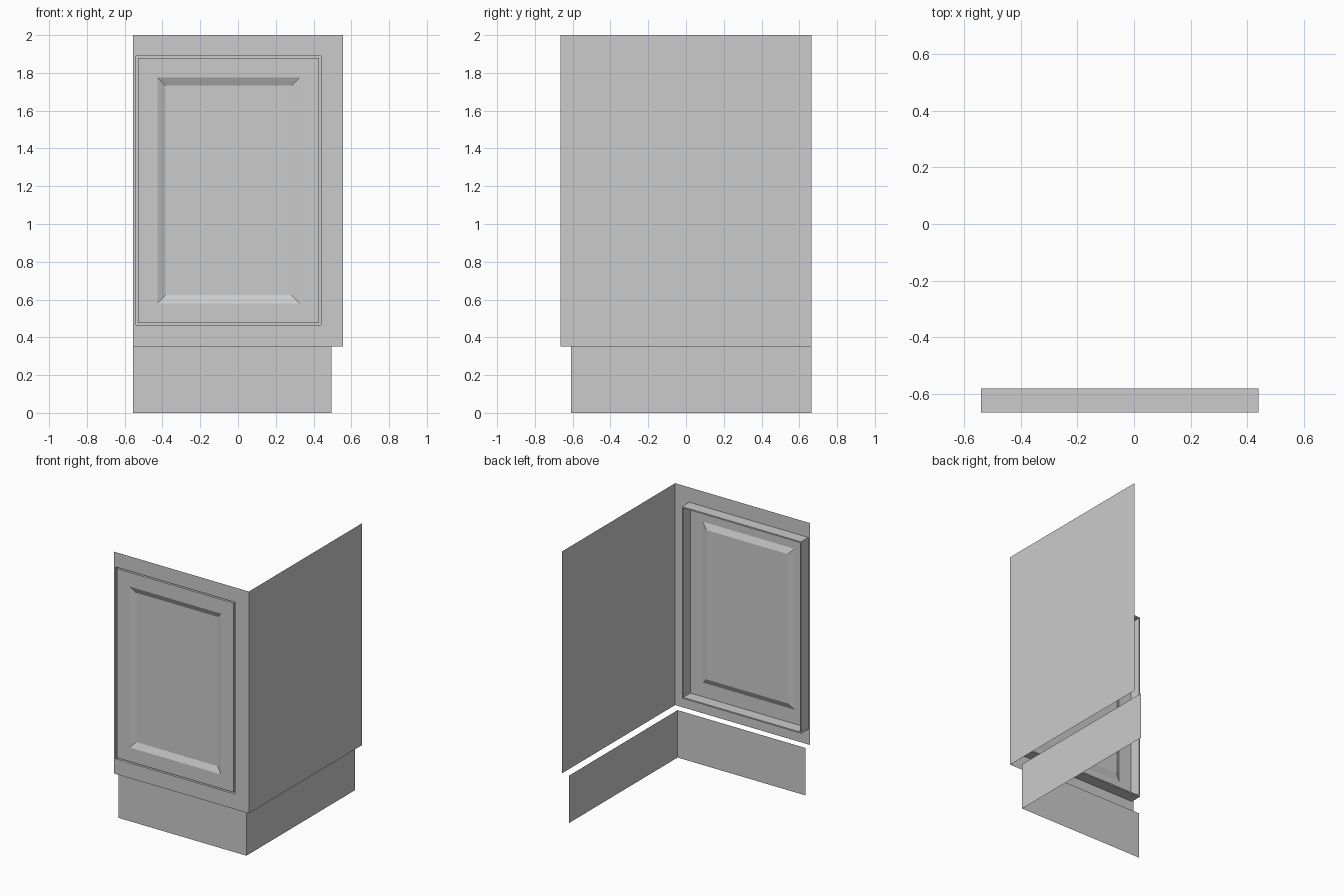
import bpy

if "Cube" in bpy.data.objects:
    bpy.data.objects.remove(bpy.data.objects["Cube"])

FRONT, BACK, SIDE = -0.665, 0.665, 0.555


def make_mesh(name, verts, faces):
    mesh = bpy.data.meshes.new(name)
    mesh.from_pydata(verts, [], faces)
    obj = bpy.data.objects.new(name, mesh)
    bpy.context.collection.objects.link(obj)
    return obj


def rect(x0, x1, z0, z1, y):
    return [(x0, y, z0), (x1, y, z0), (x1, y, z1), (x0, y, z1)]


def nested_panel(name, loops, cap):
    """Bridge successive rectangles; optionally fill the last one."""
    verts = [v for loop in loops for v in loop]
    faces = []
    for k in range(len(loops) - 1):
        a, b = 4 * k, 4 * k + 4
        for i in range(4):
            j = (i + 1) % 4
            faces.append((a + i, a + j, b + j, b + i))
    if cap:
        n = len(verts)
        faces.append((n - 4, n - 3, n - 2, n - 1))
    return make_mesh(name, verts, faces)


def side_panel(name, x, y0, z0, z1):
    return make_mesh(name, [(x, y0, z0), (x, BACK, z0), (x, BACK, z1), (x, y0, z1)],
                     [(0, 1, 2, 3)])


opening = (-0.54, 0.44, 0.465, 1.89)
door = (-0.53, 0.43, 0.475, 1.88)
groove_y = -0.58

# Front frame with the door opening and its inner walls
nested_panel("front_frame", [
    rect(-SIDE, SIDE, 0.352, 2.0, FRONT),
    rect(*opening, FRONT),
    rect(*opening, groove_y),
], False)

# Door: groove floor, door edges, flat border and shallow recessed centre
nested_panel("door", [
    rect(*opening, groove_y),
    rect(*door, groove_y),
    rect(*door, FRONT),
    rect(-0.426, 0.326, 0.58, 1.775, FRONT),
    rect(-0.384, 0.284, 0.623, 1.732, FRONT + 0.02),
], True)

# Cabinet side
side_panel("cabinet_side", SIDE, FRONT, 0.352, 2.0)

# Set-back toe kick, front and side
make_mesh("toe_kick_front", rect(-SIDE, 0.495, 0.0, 0.352, -0.608), [(0, 1, 2, 3)])
side_panel("toe_kick_side", 0.495, -0.608, 0.0, 0.352)
